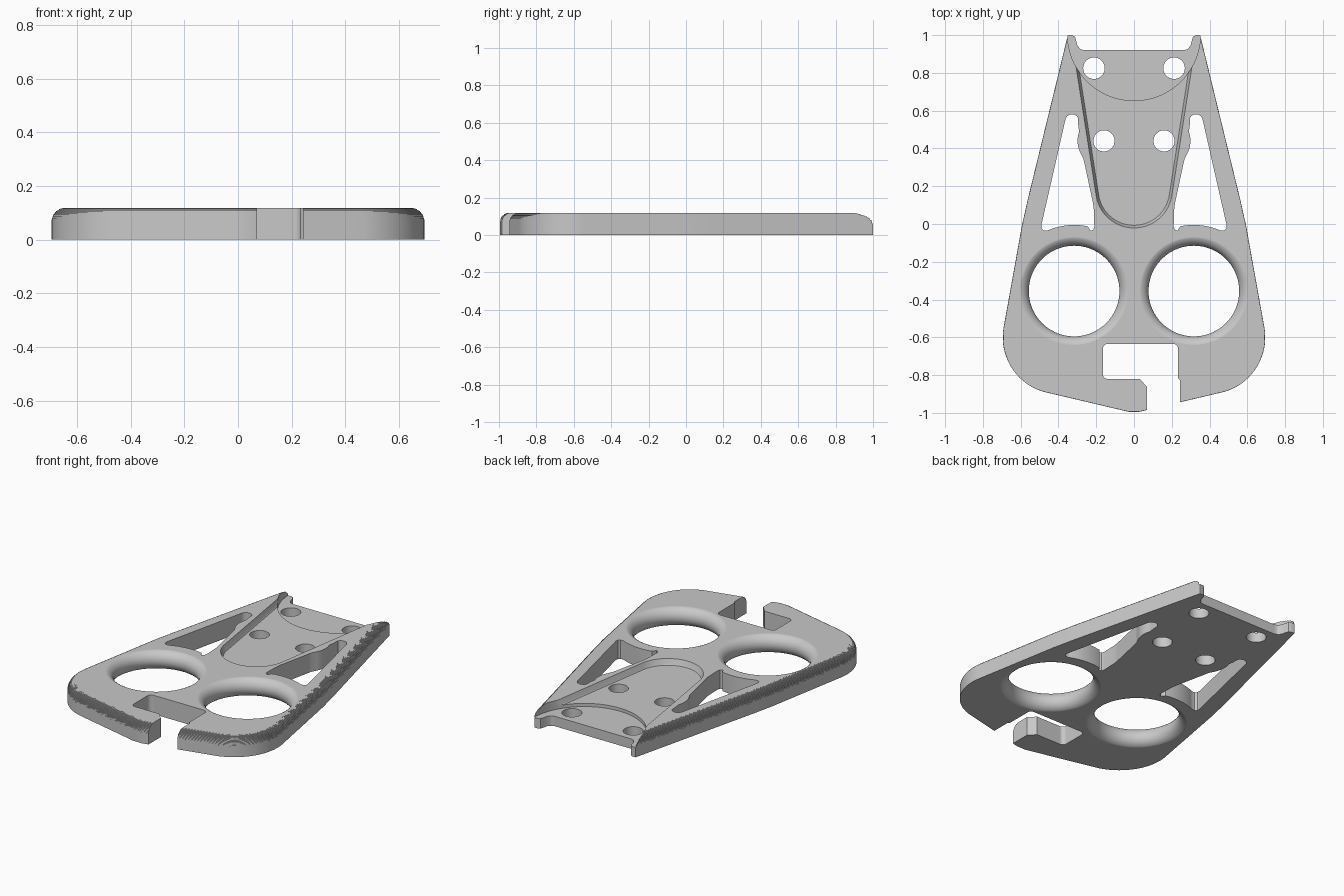
import bpy, bmesh
from math import sin, cos, pi, radians, tan
from mathutils import Vector

cube = bpy.data.objects.get("Cube")
if cube:
    bpy.data.objects.remove(cube)

T = 0.118          # plate thickness
FILLET = 0.05      # rounding of the outer top edge
STEPS = 12         # fine terraces that make up the rounding

grey = bpy.data.materials.new("Plain grey")
grey.use_nodes = True
grey.diffuse_color = (0.58, 0.58, 0.58, 1)
grey.node_tree.nodes["Principled BSDF"].inputs["Base Color"].default_value = (0.58, 0.58, 0.58, 1)


def arc(cx, cy, r, a0, a1, n):
    return [(cx + r * cos(radians(a0 + (a1 - a0) * i / n)),
             cy + r * sin(radians(a0 + (a1 - a0) * i / n))) for i in range(n + 1)]


def circle(cx, cy, r, n=48):
    return arc(cx, cy, r, 0, 360, n)[:-1]


def mirror(pts):
    return [(-x, y) for x, y in reversed(pts)]


def rounded(corners, steps=6):
    """Polygon from (x, y, radius) corners, each replaced by an arc."""
    out = []
    for i, (x, y, r) in enumerate(corners):
        p = Vector((x, y))
        a = (Vector(corners[i - 1][:2]) - p).normalized()
        b = (Vector(corners[(i + 1) % len(corners)][:2]) - p).normalized()
        if r == 0:
            out.append((x, y))
            continue
        half = a.angle(b) / 2
        centre = p + (a + b).normalized() * (r / sin(half))
        start = p + a * (r / tan(half)) - centre
        end = p + b * (r / tan(half)) - centre
        for k in range(steps + 1):
            d = start.lerp(end, k / steps).normalized() * r
            out.append(tuple(centre + d))
    return out


def inset(pts, d):
    """Move a counter-clockwise outline inwards by d."""
    out = []
    for i, p in enumerate(pts):
        p = Vector(p)
        a = (p - Vector(pts[i - 1])).normalized()
        b = (Vector(pts[(i + 1) % len(pts)]) - p).normalized()
        n = (Vector((-a.y, a.x)) + Vector((-b.y, b.x))).normalized()
        out.append(tuple(p + n * (d / max(0.3, n.dot(Vector((-a.y, a.x)))))))
    return out


def loft(name, layers):
    """Closed solid through (outline, height) layers."""
    bm = bmesh.new()
    rings = [[bm.verts.new((x, y, z)) for x, y in pts] for pts, z in layers]
    n = len(rings[0])
    for low, high in zip(rings, rings[1:]):
        for i in range(n):
            j = (i + 1) % n
            bm.faces.new((low[i], low[j], high[j], high[i]))
    bm.faces.new(rings[0][::-1])
    bm.faces.new(rings[-1])
    bmesh.ops.recalc_face_normals(bm, faces=bm.faces)
    mesh = bpy.data.meshes.new(name)
    bm.to_mesh(mesh)
    bm.free()
    ob = bpy.data.objects.new(name, mesh)
    bpy.context.collection.objects.link(ob)
    mesh.materials.append(grey)
    return ob


def prism(name, pts, low=-0.05, high=0.2):
    return loft(name, [(pts, low), (pts, high)])


# Plate body, its upper rim rounded in fine terraces
side = [(0.03, -0.994)] + arc(0.395, -0.6, 0.3, -76, 10.5, 20)
side += [(0.592, 0.0), (0.578, 0.06), (0.565, 0.12), (0.326, 1.1)]
outline = side + mirror(side)
layers = [(outline, 0)]
for i in range(STEPS):
    a = pi / 2 * (i + 0.5) / STEPS
    z = T - FILLET + FILLET * sin(pi / 2 * i / STEPS)
    terrace = inset(outline, FILLET * (1 - cos(a)))
    layers += [(layers[-1][0], z), (terrace, z)]
layers.append((layers[-1][0], T))
plate = loft("plate", layers)

cutters = []

# Finger holes, rounded over on both faces
for s in (-1, 1):
    rings = [(circle(s * 0.317, -0.355, 0.302, 72), -0.03)]
    for i in range(17):
        a = -pi / 2 + pi * i / 16
        rings.append((circle(s * 0.317, -0.355, 0.301 - 0.061 * cos(a), 72), T / 2 + 0.0605 * sin(a)))
    rings.append((circle(s * 0.317, -0.355, 0.302, 72), T + 0.03))
    cutters.append(loft("finger_hole_cutter", rings))

# Long tapered pocket with slightly sloping walls
wall = arc(0, 0.182, 0.203, -90, -9, 18)[1:] + [(0.372, 1.25)]
pocket = [(0, -0.021)] + wall + mirror(wall)
cutters.append(loft("pocket_cutter", [(inset(pocket, 0.014), 0.082),
                                      (inset(pocket, 0.010), 0.088),
                                      (pocket, T), (pocket, 0.2)]))

# Deeper round seat at the back
cutters.append(prism("round_seat_cutter", circle(0, 1.005, 0.352, 96), low=0.062))

# Back notch leaving two small prongs
notch = [(0.265, 0.92), (0.285, 0.927), (0.3, 0.945), (0.307, 0.975),
         (0.313, 0.992), (0.328, 1.0), (0.6, 1.0), (0.6, 1.3)]
cutters.append(prism("back_notch_cutter", notch + mirror(notch)))

# Triangular windows, waisted around the screw bosses
window = arc(0.328, 0.545, 0.036, 10, 150, 8)
window += [(0.295, 0.52)]
window += arc(0.157, 0.44, 0.142, 20, -28, 8)
window += [(0.268, 0.345), (0.263, 0.325), (0.217, 0.11), (0.213, 0.08)]
window += [(0.21, -0.015), (0.215, -0.03), (0.23, -0.036)]
window += arc(0.317, -0.355, 0.35, 102, 66, 10)
window += [(0.478, -0.034), (0.489, -0.024), (0.49, -0.005)]
for pts in (window, mirror(window)):
    cutters.append(prism("window_cutter", pts))

# Screw holes
for s in (-1, 1):
    cutters.append(prism("back_screw_cutter", circle(s * 0.212, 0.825, 0.057, 40)))
    cutters.append(prism("middle_screw_cutter", circle(s * 0.159, 0.44, 0.056, 40)))

# Hooked slot, open to the front
slot = rounded([(-0.165, -0.635, 0.025), (-0.165, -0.82, 0.025), (0.03, -0.82, 0),
                (0.07, -0.863, 0), (0.07, -1.1, 0), (0.243, -1.1, 0),
                (0.243, -0.827, 0), (0.233, -0.815, 0), (0.233, -0.635, 0.025)])
cutters.append(prism("slot_cutter", slot))

# Cut everything out of the plate
bpy.ops.object.select_all(action='DESELECT')
bpy.context.view_layer.objects.active = plate
plate.select_set(True)
for cutter in cutters:
    cutter.hide_render = True
    mod = plate.modifiers.new("cut", 'BOOLEAN')
    mod.operation = 'DIFFERENCE'
    mod.solver = 'EXACT'
    mod.object = cutter
    bpy.ops.object.modifier_apply(modifier=mod.name)
    bpy.data.objects.remove(cutter)

# Smooth rounded parts, crisp edges elsewhere
bpy.ops.object.shade_smooth_by_angle(angle=radians(30))
weighted = plate.modifiers.new("weighted_normals", 'WEIGHTED_NORMAL')
weighted.keep_sharp = True
